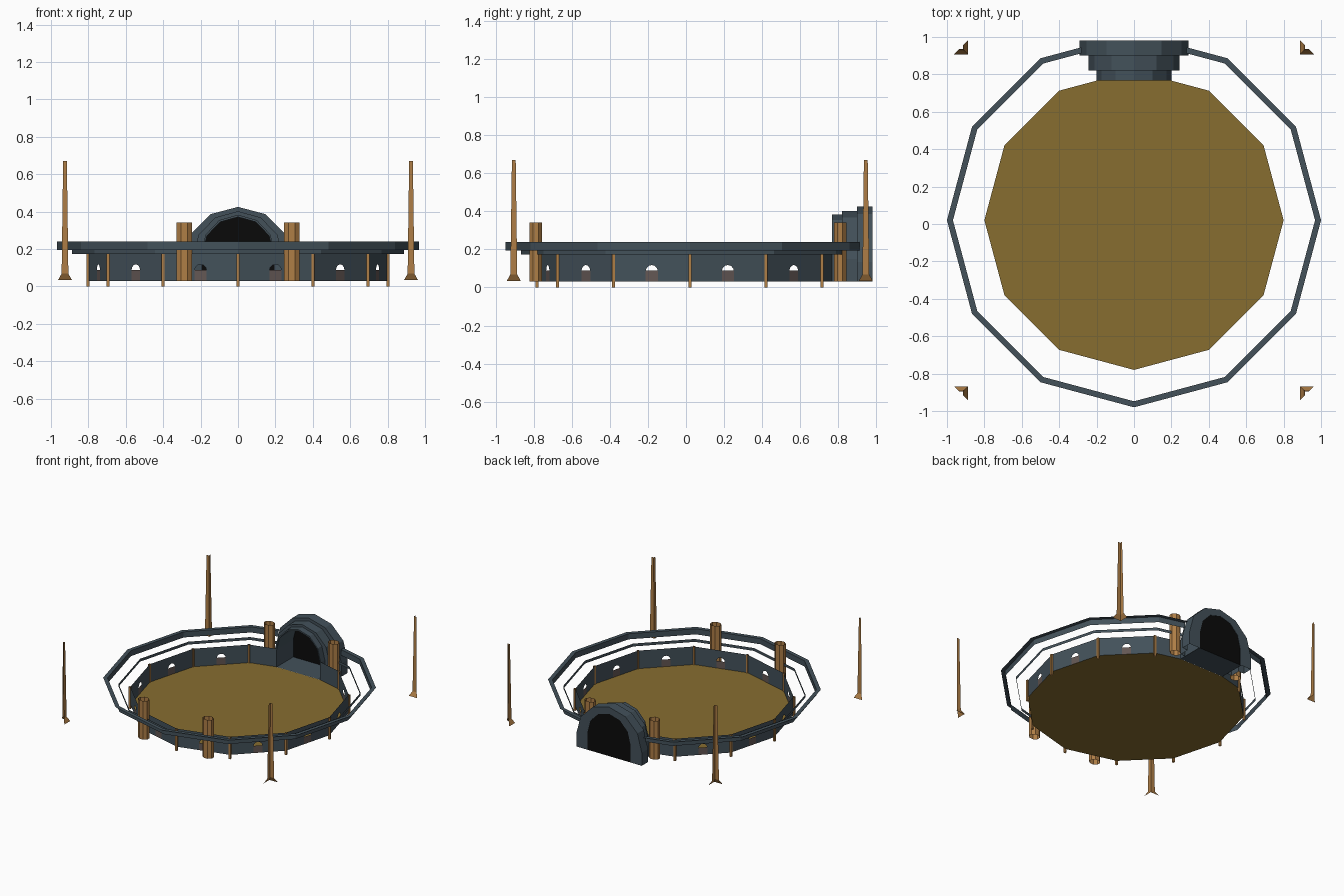
import bpy, bmesh, math
from mathutils import Vector

if "Cube" in bpy.data.objects:
    bpy.data.objects.remove(bpy.data.objects["Cube"])

CY = 0.02      # arena centre in y
Z0 = 0.03      # floor level


def mat(name, col):
    m = bpy.data.materials.new(name)
    m.diffuse_color = (*col, 1)
    m.use_nodes = True
    m.node_tree.nodes["Principled BSDF"].inputs["Base Color"].default_value = m.diffuse_color
    return m


STONE = mat("slate stone", (0.056, 0.082, 0.102))
SAND = mat("sand floor", (0.245, 0.155, 0.030))
WOOD = mat("wood", (0.43, 0.21, 0.062))
GATE = mat("grey gate", (0.125, 0.095, 0.088))
DARK = mat("black opening", (0.003, 0.003, 0.003))


def build(name, faces, material):
    """Make an object from a list of polygons (each a list of points)."""
    bm = bmesh.new()
    for pts in faces:
        bm.faces.new([bm.verts.new(p) for p in pts])
    bmesh.ops.remove_doubles(bm, verts=bm.verts, dist=0.0002)
    bmesh.ops.triangulate(bm, faces=[f for f in bm.faces if len(f.verts) > 4])
    me = bpy.data.meshes.new(name)
    bm.to_mesh(me)
    bm.free()
    me.materials.append(material)
    ob = bpy.data.objects.new(name, me)
    bpy.context.collection.objects.link(ob)
    return ob


def path(r, xc):
    """Twelve-sided outline, cut open at x = +-xc where the tunnel stands."""
    yc = CY + r - xc * math.tan(math.radians(15))
    mid = [(r * math.cos(math.radians(a)), CY + r * math.sin(math.radians(a)))
           for a in range(60, -241, -30)]
    return [(xc, yc)] + mid + [(-xc, yc)]


def strip(p, za, q, zb):
    return [[(*p[i], za), (*p[i + 1], za), (*q[i + 1], zb), (*q[i], zb)]
            for i in range(len(p) - 1)]


# floor
inner = path(0.8, 0.2)
build("arena_floor", [[(x, y, Z0) for x, y in inner]], SAND)

# inner wall with an arched opening in each full side, and low gates in them
wall, gates = [], []
H, ZG, ZS, ZT = 0.033, 0.088, 0.085, 0.175
for i in range(len(inner) - 1):
    a, b = Vector(inner[i]), Vector(inner[i + 1])
    L, d = (b - a).length, (b - a).normalized()

    def at(s, z):
        p = a + d * s
        return (p.x, p.y, z)

    if i in (0, len(inner) - 2):
        wall.append([at(0, Z0), at(L, Z0), at(L, ZT), at(0, ZT)])
        continue
    c = L / 2
    arch = [at(c - H * math.cos(math.pi * k / 6), ZS + H * math.sin(math.pi * k / 6))
            for k in range(7)]
    wall.append([at(0, Z0), at(c - H, Z0)] + arch +
                [at(c + H, Z0), at(L, Z0), at(L, ZT), at(0, ZT)])
    gates.append([at(c - H, Z0), at(c + H, Z0), at(c + H, ZG), at(c - H, ZG)])
build("arena_wall", wall, STONE)
build("wall_gates", gates, GATE)

# stepped risers and the outer rim
p = path(0.887, 0.24)
build("middle_riser", strip(p, 0.172, p, 0.195), STONE)
p, q = path(0.968, 0.28), path(1.0, 0.28)
build("outer_riser", strip(p, 0.195, p, 0.24), STONE)
build("rim_top", strip(p, 0.24, q, 0.24), STONE)


def tube(x, y, rx, ry, za, zb, n, off=0.0):
    pts = [(x + rx * math.cos(2 * math.pi * (k + off) / n),
            y + ry * math.sin(2 * math.pi * (k + off) / n)) for k in range(n + 1)]
    return strip(pts, za, pts, zb)


# thin wall posts at the corners
posts = []
for x, y in inner[1:-1]:
    posts += tube(x * 1.003, CY + (y - CY) * 1.003, 0.011, 0.011, 0, 0.175, 4, 0.5)
build("wall_posts", posts, WOOD)

# four tall open pillars
pillars = []
for sx in (-1, 1):
    for y in (-0.79, 0.81):
        pillars += tube(sx * 0.287, y, 0.044, 0.036, Z0, 0.342, 8, 0.5)
build("pillars", pillars, WOOD)

# corner masts: tapered with flared feet, inward faces only
masts = []
prof = [(0.0375, 0.033), (0.018, 0.068), (0.010, 0.67)]
for sx in (-1, 1):
    for sy in (-1, 1):
        x, y = sx * 0.925, CY + sy * 0.925
        for (h, z), (h2, z2) in zip(prof, prof[1:]):
            lo = [(x - sx * u * h, y - sy * v * h) for u, v in ((1, -1), (1, 1), (-1, 1))]
            hi = [(x - sx * u * h2, y - sy * v * h2) for u, v in ((1, -1), (1, 1), (-1, 1))]
            masts += strip(lo, z, hi, z2)
build("corner_masts", masts, WOOD)


# entrance tunnel: three arches growing toward the back
def arch_line(w, zc, top):
    pts = [(w * math.cos(math.radians(a)), zc + (top - zc) * math.sin(math.radians(a)))
           for a in range(0, 181, 30)]
    return [(w, Z0)] + pts + [(-w, Z0)]


def arch_quads(a, ya, b, yb):
    return [[(a[i][0], ya, a[i][1]), (a[i + 1][0], ya, a[i + 1][1]),
             (b[i + 1][0], yb, b[i + 1][1]), (b[i][0], yb, b[i][1])]
            for i in range(len(a) - 1)]


hole = arch_line(0.192, 0.17, 0.371)
steps = [(arch_line(0.2, 0.17, 0.383), 0.767, 0.82),
         (arch_line(0.243, 0.15, 0.402), 0.82, 0.90),
         (arch_line(0.292, 0.135, 0.425), 0.90, 0.98)]
faces = arch_quads(hole, 0.767, hole, 0.98)
prev = hole
for line, ya, yb in steps:
    faces += arch_quads(prev, ya, line, ya) + arch_quads(line, ya, line, yb)
    prev = line
faces += arch_quads(prev, 0.98, hole, 0.98)
build("entrance_tunnel", faces, STONE)
build("tunnel_floor", [[(-0.2, 0.767, Z0), (0.2, 0.767, Z0), (0.2, 0.98, Z0), (-0.2, 0.98, Z0)]], STONE)
build("tunnel_darkness", [[(x, 0.978, z) for x, z in hole]], DARK)
